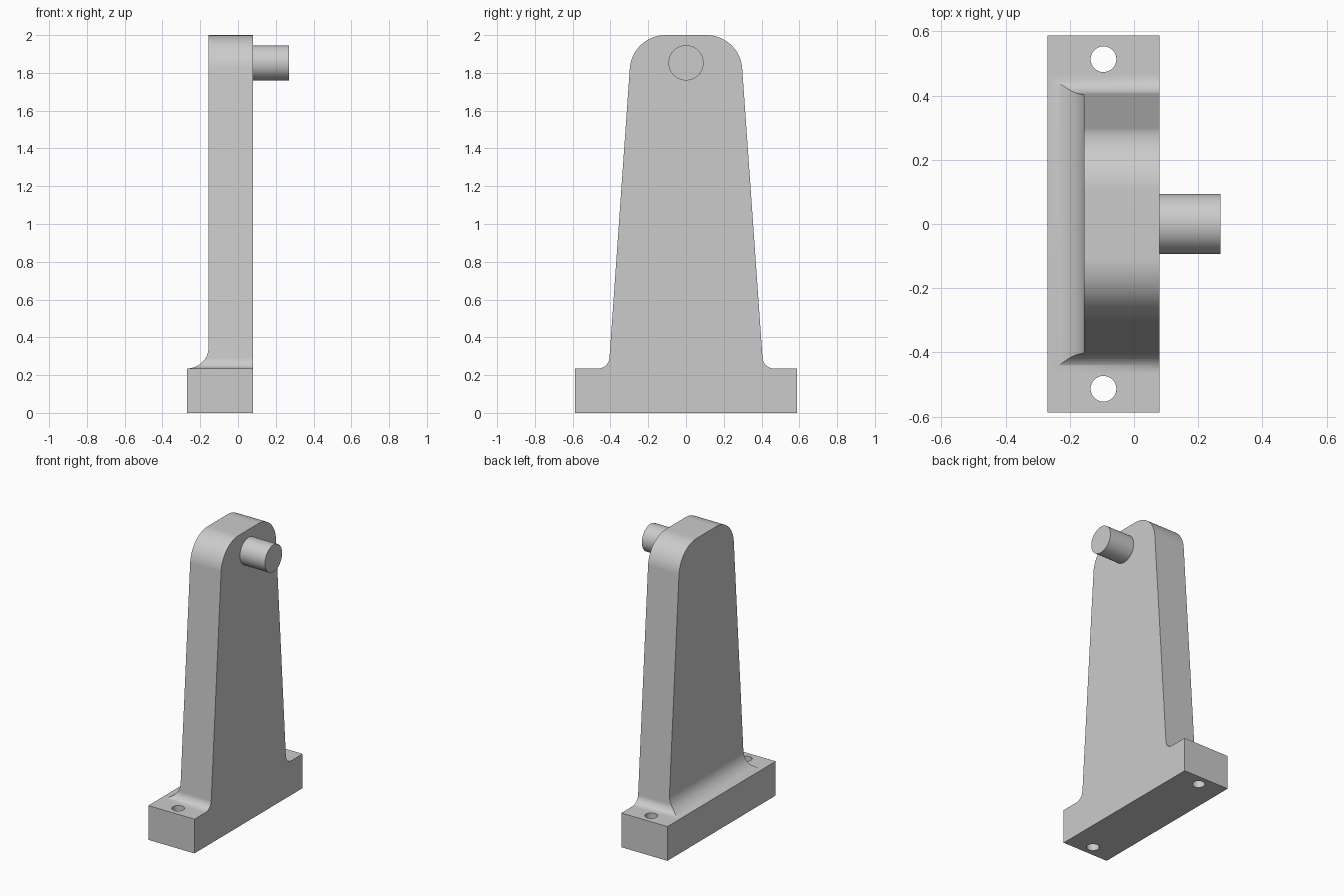
import bpy, bmesh
from math import sin, cos, sqrt, radians, pi
from mathutils import Matrix

old = bpy.data.objects.get("Cube")
if old:
    bpy.data.objects.remove(old, do_unlink=True)

# Single plain grey
grey = bpy.data.materials.new("plain_grey")
grey.use_nodes = True
COLOUR = (0.6, 0.6, 0.6, 1)
grey.diffuse_color = COLOUR
grey.node_tree.nodes["Principled BSDF"].inputs["Base Color"].default_value = COLOUR

BACK, FACE = -0.27, 0.08        # base depth range in x
PLATE = -0.155                  # rear face of the upright
BASE_TOP, TOP = 0.235, 2.0
BASE_HALF = 0.587


def finish(name, bm):
    bmesh.ops.recalc_face_normals(bm, faces=bm.faces)
    mesh = bpy.data.meshes.new(name)
    bm.to_mesh(mesh)
    bm.free()
    mesh.materials.append(grey)
    obj = bpy.data.objects.new(name, mesh)
    bpy.context.collection.objects.link(obj)
    return obj


def smooth(obj):
    bpy.ops.object.select_all(action='DESELECT')
    obj.select_set(True)
    bpy.context.view_layer.objects.active = obj
    bpy.ops.object.shade_smooth_by_angle(angle=radians(30))
    obj.modifiers.new("weighted", 'WEIGHTED_NORMAL').keep_sharp = True


def cylinder(name, radius, length, matrix):
    bm = bmesh.new()
    bmesh.ops.create_cone(bm, cap_ends=True, segments=64, radius1=radius,
                          radius2=radius, depth=length, matrix=matrix)
    return finish(name, bm)


# Base block with two bolt holes
bm = bmesh.new()
bmesh.ops.create_cube(bm, size=1, matrix=Matrix.Translation(
    ((BACK + FACE) / 2, 0, BASE_TOP / 2))
    @ Matrix.Diagonal((FACE - BACK, 2 * BASE_HALF, BASE_TOP, 1)))
base = finish("base_block", bm)
for side, label in ((-1, "front"), (1, "back")):
    cutter = cylinder(label + "_hole_cutter", 0.04, 1,
                      Matrix.Translation((-0.095, side * 0.513, BASE_TOP / 2)))
    cutter.hide_render = True
    cutter.hide_viewport = True
    cutter.display_type = 'WIRE'
    cut = base.modifiers.new(label + "_hole", 'BOOLEAN')
    cut.operation = 'DIFFERENCE'
    cut.solver = 'EXACT'
    cut.object = cutter
smooth(base)

# Tapered upright: rings of (height, half width), with fillets at foot and top
TAPER = radians(4.04)
FOOT_R, FOOT_Y = 0.06, 0.465
HEAD_R, HEAD_Y = 0.19, 0.108
REAR_R = PLATE - BACK
STEPS = 16

foot_end = BASE_TOP + FOOT_R - FOOT_R * sin(TAPER)
foot_half = FOOT_Y - FOOT_R * cos(TAPER)
head_start = TOP - HEAD_R + HEAD_R * sin(TAPER)
head_half = HEAD_Y + HEAD_R * cos(TAPER)


def half_width(z):
    if z < foot_end:
        return FOOT_Y - sqrt(max(0, FOOT_R**2 - (BASE_TOP + FOOT_R - z)**2))
    if z > head_start:
        return HEAD_Y + sqrt(max(0, HEAD_R**2 - (z - TOP + HEAD_R)**2))
    f = (z - foot_end) / (head_start - foot_end)
    return foot_half + f * (head_half - foot_half)


def rear(z):
    drop = BASE_TOP + REAR_R - z
    return BACK + sqrt(max(0, REAR_R**2 - drop**2)) if drop > 0 else PLATE


heights = set()
for i in range(STEPS + 1):
    a = TAPER + (pi / 2 - TAPER) * i / STEPS
    heights.add(round(BASE_TOP + FOOT_R * (1 - sin(a)), 5))
    heights.add(round(TOP - HEAD_R * (1 - sin(a)), 5))
    heights.add(round(BASE_TOP + REAR_R * (1 - cos(pi / 2 * i / STEPS)), 5))

bm = bmesh.new()
rings = []
for z in sorted(heights):
    h, r = half_width(z), rear(z)
    rings.append([bm.verts.new(p) for p in
                  ((r, -h, z), (FACE, -h, z), (FACE, h, z), (r, h, z))])
for low, high in zip(rings, rings[1:]):
    for i in range(4):
        j = (i + 1) % 4
        bm.faces.new((low[i], low[j], high[j], high[i]))
bm.faces.new(rings[0][::-1])
bm.faces.new(rings[-1])
smooth(finish("tapered_upright", bm))

# Round pin on the face of the upright
pin = cylinder("pin", 0.093, 0.19 + 0.02, Matrix.Translation((0.165, 0, 1.853))
               @ Matrix.Rotation(pi / 2, 4, 'Y'))
smooth(pin)
